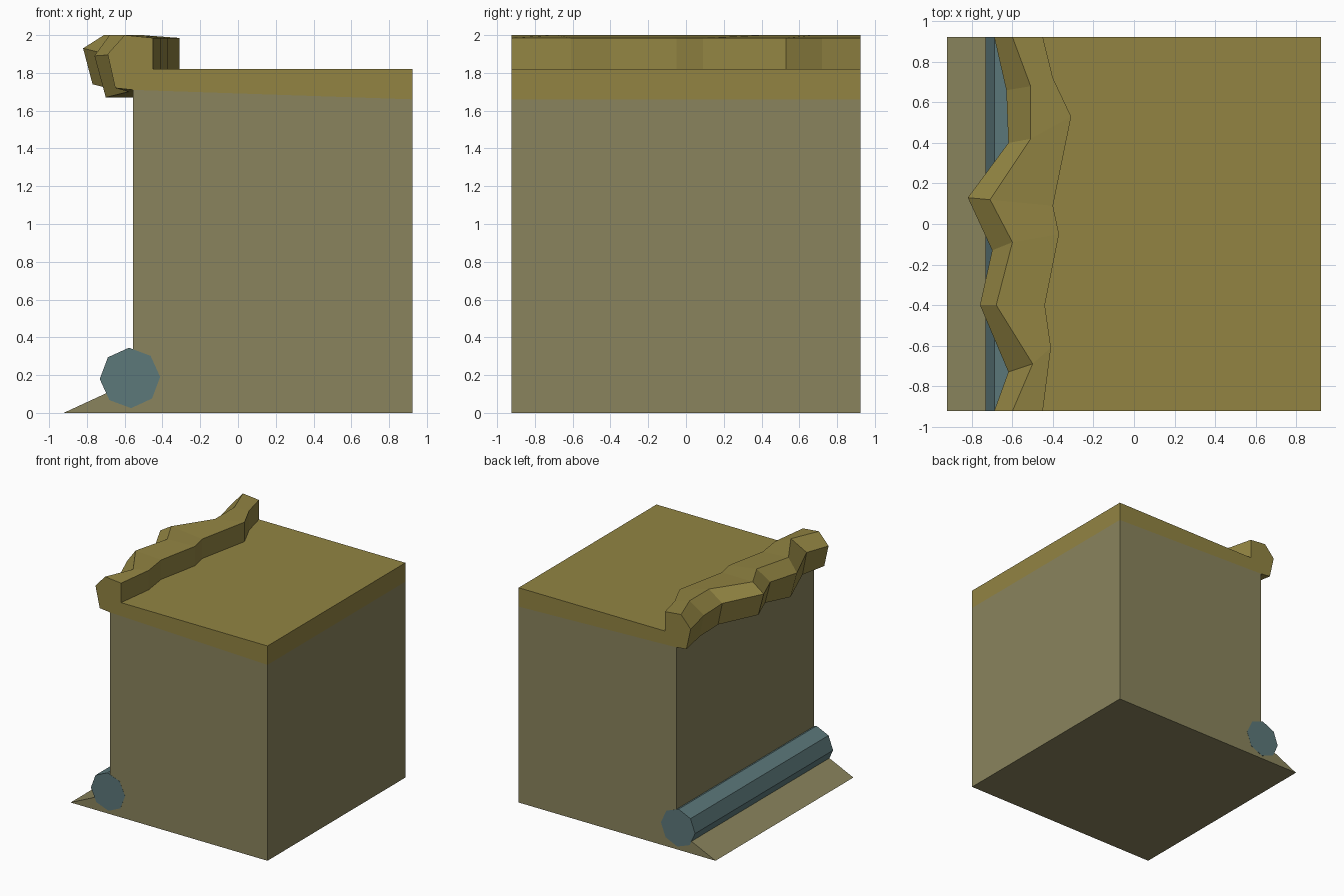
import bpy, bmesh, math

if "Cube" in bpy.data.objects:
    bpy.data.objects.remove(bpy.data.objects["Cube"], do_unlink=True)

HALF = 0.923      # half width of the block
WALL = -0.555     # x of the recessed wall
TOP = 1.82        # height of the flat top


def material(name, colour):
    mat = bpy.data.materials.new(name)
    mat.use_nodes = True
    mat.diffuse_color = (*colour, 1)
    mat.node_tree.nodes["Principled BSDF"].inputs["Base Color"].default_value = (*colour, 1)
    return mat


def loft(name, sections, mat):
    """Skin a row of matching closed sections and cap both ends."""
    bm = bmesh.new()
    rings = [[bm.verts.new(p) for p in section] for section in sections]
    for a, b in zip(rings, rings[1:]):
        for i in range(len(a)):
            j = (i + 1) % len(a)
            bm.faces.new((a[i], a[j], b[j], b[i]))
    bm.faces.new(rings[0])
    bm.faces.new(rings[-1])
    bmesh.ops.recalc_face_normals(bm, faces=bm.faces)
    mesh = bpy.data.meshes.new(name)
    bm.to_mesh(mesh)
    bm.free()
    mesh.materials.append(mat)
    obj = bpy.data.objects.new(name, mesh)
    bpy.context.scene.collection.objects.link(obj)
    return obj


def extrude(name, profile, half, mat):
    return loft(name, [[(x, y, z) for x, z in profile] for y in (-half, half)], mat)


stone = material("olive grey stone", (0.254, 0.231, 0.109))
moss = material("mustard topsoil", (0.287, 0.231, 0.055))
steel = material("blue grey pipe", (0.107, 0.188, 0.195))

# Main block with the sloping foot
extrude("cliff_block", [(-HALF, 0), (HALF, 0), (HALF, 1.66), (WALL, 1.71), (WALL, 0.17)],
        HALF, stone)

# Eight-sided pipe lying along the foot of the wall
pipe = [(-0.572 + 0.16 * math.cos(a), 0.185 + 0.16 * math.sin(a))
        for a in (math.radians(2 + 45 * i) for i in range(8))]
extrude("foot_pipe", pipe, HALF + 0.001, steel)

# Top slab with ragged overhanging lip; each station gives
# (y, x) of inner edge, crest and brow, then brow height, chin x and chin height
stations = [
    ((-HALF, -0.45), (-HALF, -0.60), (-HALF, -0.69), 1.90, -0.65, 1.72),
    ((-0.61, -0.41), (-0.69, -0.50), (-0.73, -0.62), 1.90, -0.58, 1.70),
    ((-0.40, -0.44), (-0.40, -0.68), (-0.40, -0.76), 1.89, -0.70, 1.67),
    ((-0.05, -0.37), (-0.09, -0.60), (-0.13, -0.70), 1.90, -0.65, 1.71),
    ((0.09, -0.40), (0.12, -0.71), (0.13, -0.82), 1.93, -0.77, 1.74),
    ((0.53, -0.31), (0.42, -0.51), (0.40, -0.62), 1.90, -0.58, 1.71),
    ((0.72, -0.40), (0.68, -0.51), (0.66, -0.63), 1.90, -0.59, 1.71),
    ((HALF, -0.45), (HALF, -0.60), (HALF, -0.69), 1.90, -0.65, 1.72),
]
sections = []
for (ya, xa), (yb, xb), (yc, xc), zc, xd, zd in stations:
    sections.append([
        (HALF, ya, 1.66), (HALF, ya, TOP), (xa, ya, TOP), (xa, ya, 1.985),
        (xb, yb, 2.0), (xc, yc, zc), (xd, yc, zd), (WALL, yc, min(zd, 1.71)),
    ])
loft("topsoil_slab", sections, moss)
